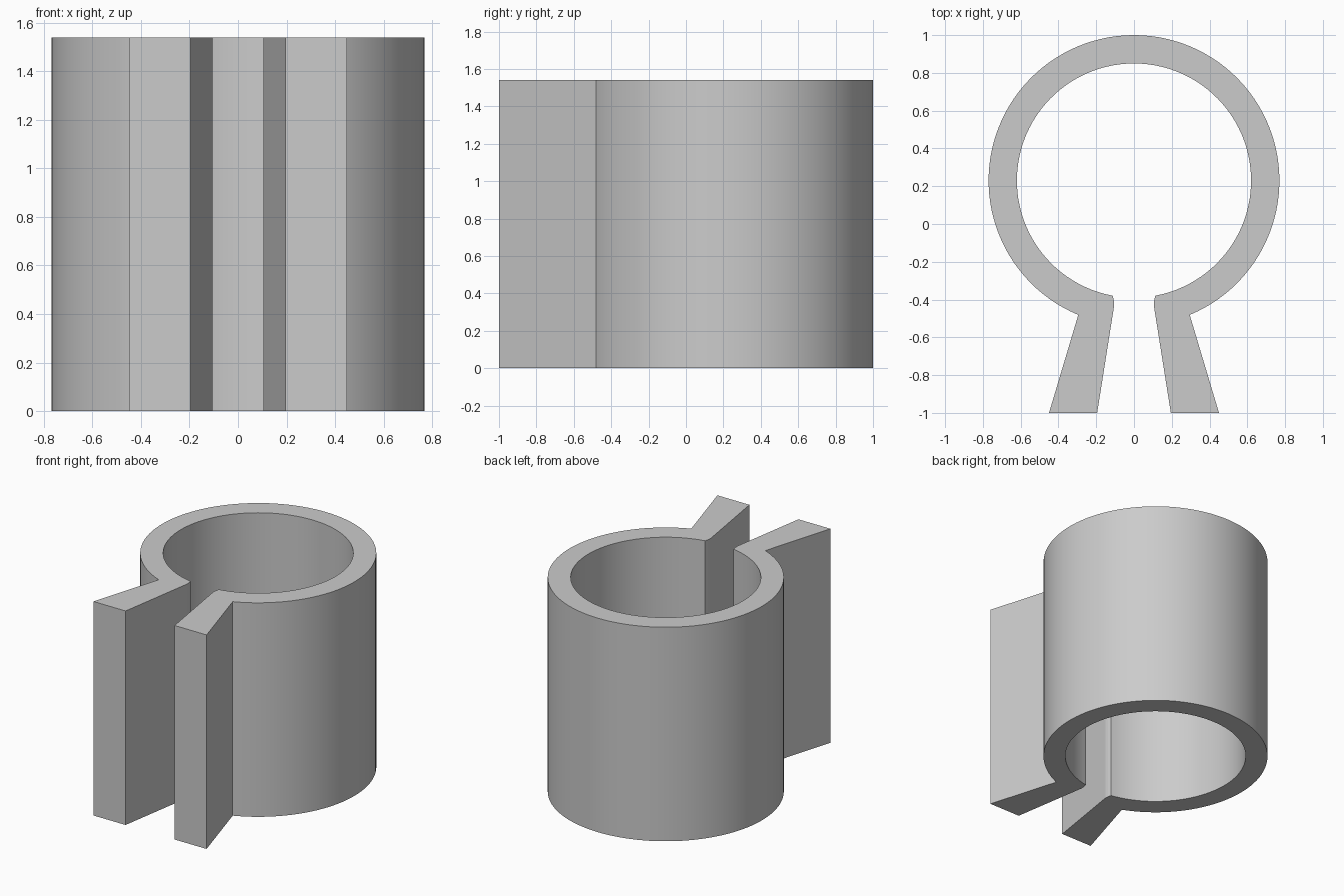
import bpy, bmesh
from math import sin, cos, asin, pi, radians
from mathutils import Vector

cube = bpy.data.objects.get("Cube")
if cube:
    bpy.data.objects.remove(cube, do_unlink=True)

HEIGHT = 1.54
CENTRE_Y = 0.23
OUTER, INNER = 0.77, 0.62
STEPS = 48


def arc(radius, start_x):
    """Right half of a ring, from its opening at the front to the back."""
    start = asin(start_x / radius)
    angles = [start + (pi - start) * i / STEPS for i in range(STEPS + 1)]
    return [(radius * sin(a), CENTRE_Y - radius * cos(a)) for a in angles]


def mirrored(points):
    return [(-x, y) for x, y in reversed(points)]


# Half profiles running from the leg tip to the back of the ring
outer = [(0.45, -1)] + arc(OUTER, 0.295)
inner = [(0.195, -1), (0.11, -0.463), (0.105, -0.43), (0.107, -0.405)] + arc(INNER, 0.113)

# Closed outline: outer wall all the way round, then the inner wall back
outline = outer[:-1] + [(0, CENTRE_Y + OUTER)] + mirrored(outer[:-1])
outline += inner[:-1] + [(0, CENTRE_Y + INNER)] + mirrored(inner[:-1])
split = 2 * len(outer) - 1
outline = outline[:split] + outline[split:][::-1]

# Extrude the outline into the clip body
bm = bmesh.new()
base = bm.faces.new([bm.verts.new((x, y, 0)) for x, y in outline])
result = bmesh.ops.extrude_face_region(bm, geom=[base], use_keep_orig=True)
top = [v for v in result["geom"] if isinstance(v, bmesh.types.BMVert)]
bmesh.ops.translate(bm, verts=top, vec=Vector((0, 0, HEIGHT)))
bmesh.ops.recalc_face_normals(bm, faces=bm.faces)
mesh = bpy.data.meshes.new("clip_body")
bm.to_mesh(mesh)
bm.free()

clip = bpy.data.objects.new("clip_body", mesh)
bpy.context.collection.objects.link(clip)

# Plain grey finish
grey = bpy.data.materials.new("light_grey")
grey.use_nodes = True
colour = (0.6, 0.6, 0.6, 1)
grey.diffuse_color = colour
grey.node_tree.nodes["Principled BSDF"].inputs["Base Color"].default_value = colour
mesh.materials.append(grey)

# Smooth curved walls with crisp corners
bpy.ops.object.select_all(action="DESELECT")
clip.select_set(True)
bpy.context.view_layer.objects.active = clip
bpy.ops.object.shade_smooth_by_angle(angle=radians(8))
